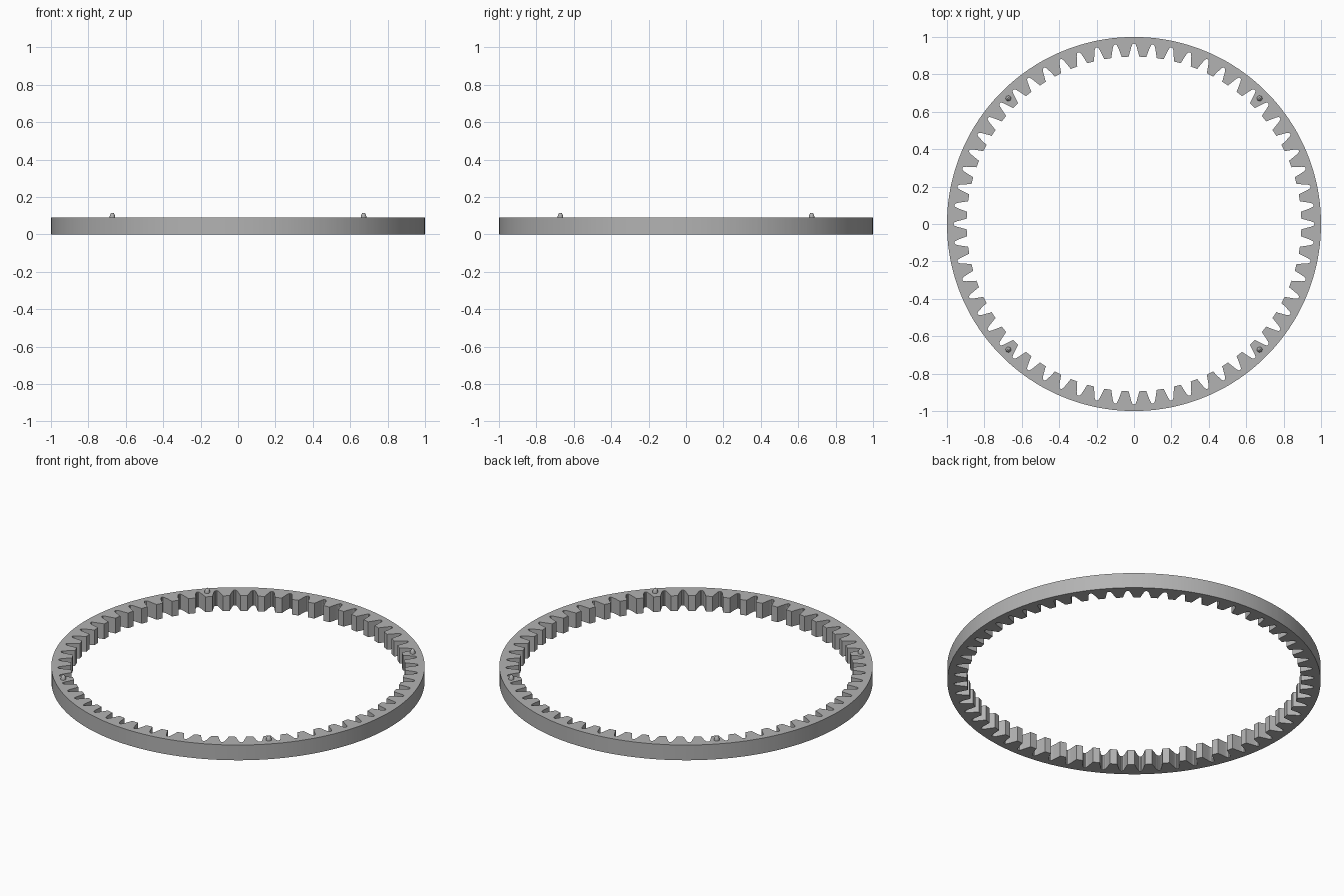
import bpy, bmesh, math

if "Cube" in bpy.data.objects:
    bpy.data.objects.remove(bpy.data.objects["Cube"])

TEETH = 60
HEIGHT = 0.09
PITCH = 2 * math.pi / TEETH

grey = bpy.data.materials.new("grey metal")
grey.diffuse_color = (0.45, 0.45, 0.45, 1)
grey.use_nodes = True
grey.node_tree.nodes["Principled BSDF"].inputs["Base Color"].default_value = grey.diffuse_color


def finish(bm, name):
    bmesh.ops.recalc_face_normals(bm, faces=bm.faces)
    me = bpy.data.meshes.new(name)
    bm.to_mesh(me)
    bm.free()
    me.materials.append(grey)
    ob = bpy.data.objects.new(name, me)
    bpy.context.collection.objects.link(ob)
    bpy.ops.object.select_all(action='DESELECT')
    ob.select_set(True)
    bpy.context.view_layer.objects.active = ob
    bpy.ops.object.shade_smooth_by_angle(angle=math.radians(30))
    return ob


# One half of a tooth gap: (fraction of pitch from the gap centre, radius)
half = [(0.0, 0.965), (0.06, 0.963), (0.105, 0.957), (0.14, 0.948),
        (0.18, 0.935), (0.225, 0.92), (0.265, 0.907), (0.30, 0.895)]
profile = [(-f, r) for f, r in reversed(half[1:])] + half

# Internal ring gear, a gap centred on each axis
bm = bmesh.new()
columns = []
for t in range(TEETH):
    for f, r in profile:
        a = (t + f) * PITCH
        c, s = math.cos(a), math.sin(a)
        columns.append([bm.verts.new((q * c, q * s, z))
                        for q, z in ((r, 0), (1, 0), (1, HEIGHT), (r, HEIGHT))])
for i, a in enumerate(columns):
    b = columns[(i + 1) % len(columns)]
    for k in range(4):
        n = (k + 1) % 4
        bm.faces.new((a[k], b[k], b[n], a[n]))
finish(bm, "ring_gear")

# Four bullet-shaped locating pins on the top face
pin_profile = [(0.0145, HEIGHT - 0.01), (0.0145, 0.096), (0.012, 0.106),
               (0.008, 0.113), (0.004, 0.1155)]
for i in range(4):
    ang = math.pi / 4 + i * math.pi / 2
    cx, cy = 0.95 * math.cos(ang), 0.95 * math.sin(ang)
    bm = bmesh.new()
    rings = [[bm.verts.new((cx + r * math.cos(k * math.pi / 8),
                            cy + r * math.sin(k * math.pi / 8), z))
              for k in range(16)] for r, z in pin_profile]
    for lo, hi in zip(rings, rings[1:]):
        for k in range(16):
            n = (k + 1) % 16
            bm.faces.new((lo[k], lo[n], hi[n], hi[k]))
    bm.faces.new(rings[0])
    bm.faces.new(rings[-1])
    finish(bm, f"locating_pin_{i + 1}")
